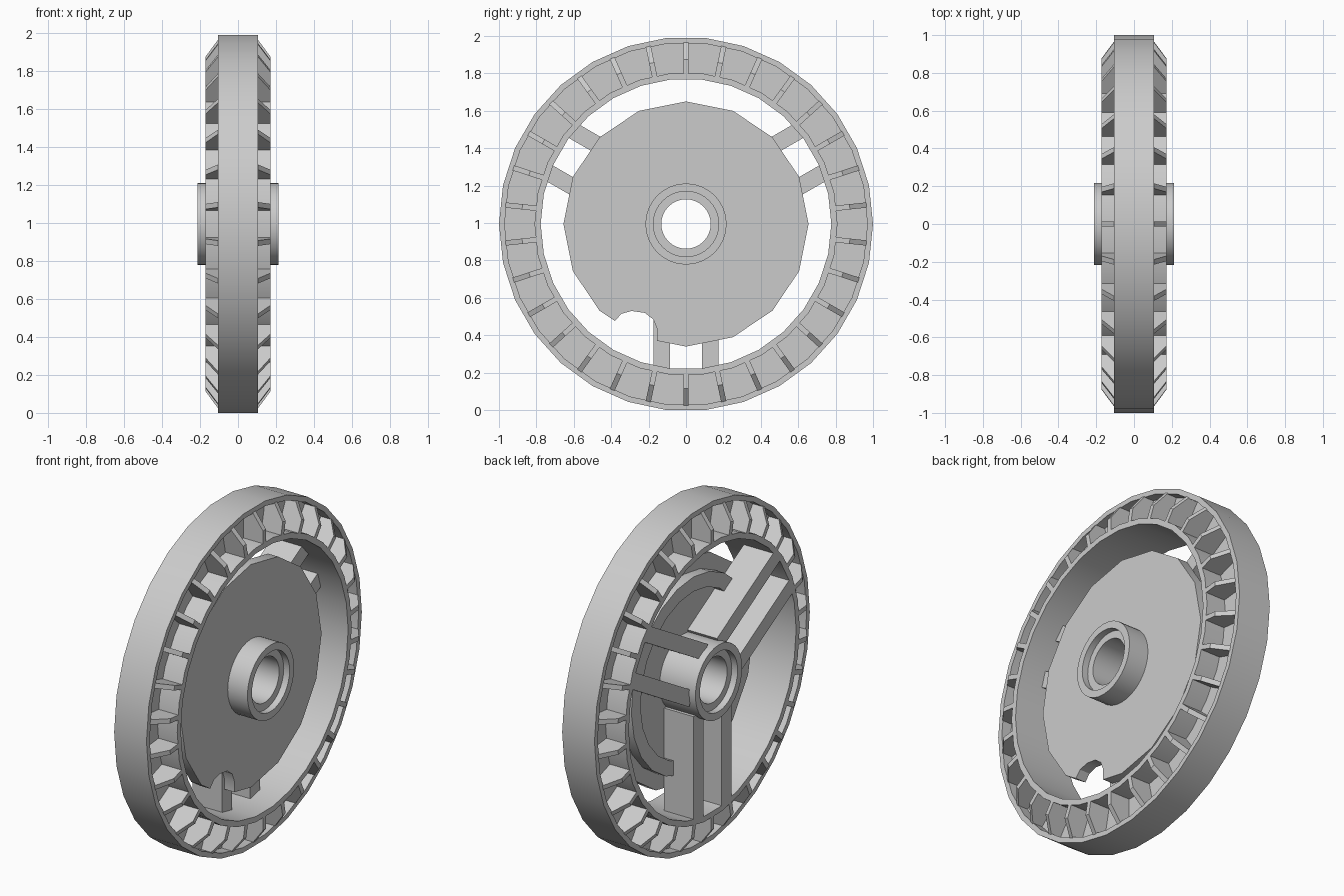
import bpy, bmesh, math
from math import sin, cos, pi, radians

if "Cube" in bpy.data.objects:
    bpy.data.objects.remove(bpy.data.objects["Cube"])

CZ = 0.9945  # axle height


def finish(name, verts, faces):
    me = bpy.data.meshes.new(name)
    me.from_pydata(verts, [], faces)
    bm = bmesh.new()
    bm.from_mesh(me)
    bmesh.ops.recalc_face_normals(bm, faces=bm.faces)
    bm.to_mesh(me)
    bm.free()
    ob = bpy.data.objects.new(name, me)
    ob.location.z = CZ
    bpy.context.collection.objects.link(ob)
    bpy.ops.object.select_all(action='DESELECT')
    ob.select_set(True)
    bpy.context.view_layer.objects.active = ob
    bpy.ops.object.shade_smooth_by_angle(angle=radians(30))
    return ob


def lathe(name, profile, sides, start=0.0, sweep=360.0):
    """Turn a closed (x, radius) profile around the x axis; angle 0 is up, 90 is +y."""
    full = sweep >= 360
    n, rings = len(profile), sides if full else sides + 1
    verts = []
    for i in range(rings):
        a = radians(start + sweep * i / sides)
        verts += [(x, r * sin(a), r * cos(a)) for x, r in profile]
    faces = []
    for i in range(sides):
        j = (i + 1) % rings
        for k in range(n):
            m = (k + 1) % n
            faces.append((i * n + k, i * n + m, j * n + m, j * n + k))
    if not full:
        faces += [tuple(range(n)), tuple(range((rings - 1) * n, rings * n))]
    return finish(name, verts, faces)


def radial_prisms(name, outline, slabs):
    """Extrude an (x, radius) outline along the tangent for each (angle, t0, t1)."""
    verts, faces, n = [], [], len(outline)
    for ang, t0, t1 in slabs:
        a, b = radians(ang), len(verts)
        for t in (t0, t1):
            verts += [(x, r * sin(a) + t * cos(a), r * cos(a) - t * sin(a))
                      for x, r in outline]
        faces += [tuple(range(b, b + n)), tuple(range(b + n, b + 2 * n))]
        faces += [(b + k, b + (k + 1) % n, b + n + (k + 1) % n, b + n + k)
                  for k in range(n)]
    return finish(name, verts, faces)


# Outer tread band, recessed web and inner rim band
half = [(0.105, 1.0), (0.105, 0.97), (0.045, 0.97), (0.045, 0.81),
        (0.172, 0.81), (0.172, 0.777)]
lathe("wheel_rim", half + [(-x, r) for x, r in reversed(half)], 30, start=6)

# Thirty bevelled ribs crossing the pockets on both sides
half = [(0.105, 0.97), (0.172, 0.88), (0.172, 0.79)]
radial_prisms("rim_ribs", half + [(-x, r) for x, r in reversed(half)],
              [(12 * i, -0.014, 0.014) for i in range(30)])

# Three pairs of parallel spokes
radial_prisms("spokes", [(-0.172, 0.15), (0.02, 0.15), (0.02, 0.785), (-0.172, 0.785)],
              [(a, s * 0.13 - 0.045, s * 0.13 + 0.045)
               for a in (60, 180, 300) for s in (-1, 1)])

# Hub tube with recessed bearing seats
half = [(0.213, 0.217), (0.213, 0.175), (0.175, 0.175), (0.175, 0.132)]
lathe("hub", half + [(-x, r) for x, r in reversed(half)], 32)

# Sixteen-sided cover plate with a rounded notch in its lower edge
R = 0.655
pts = []
for i in range(16):
    if i == 9:  # this corner is replaced by the notch
        pts += [(-0.155, -0.624), (-0.155, -0.56), (-0.175, -0.51), (-0.22, -0.475),
                (-0.29, -0.465), (-0.345, -0.48), (-0.38, -0.518)]
    else:
        a = i * pi / 8
        pts.append((R * sin(a), R * cos(a)))
# The plate is open where the hub passes: the hub bore needs a matching hole
n, m = len(pts), 32
plate = finish("cover_plate",
               [(x, y, z) for x in (0.02, 0.085) for y, z in pts],
               [tuple(range(n)), tuple(range(n, 2 * n))] +
               [(k, (k + 1) % n, n + (k + 1) % n, n + k) for k in range(n)])
bpy.ops.mesh.primitive_cylinder_add(vertices=m, radius=0.18, depth=0.6,
                                    location=(0, 0, CZ), rotation=(0, pi / 2, 0))
cutter = bpy.context.object
cutter.name = "bore_cutter"
cutter.hide_render = True
cutter.hide_viewport = False
cutter.display_type = 'WIRE'
mod = plate.modifiers.new("bore", 'BOOLEAN')
mod.object = cutter
mod.operation = 'DIFFERENCE'
mod.solver = 'EXACT'
bpy.context.view_layer.objects.active = plate
plate.select_set(True)
bpy.ops.object.modifier_apply(modifier=mod.name)
bpy.data.objects.remove(cutter, do_unlink=True)

# C-shaped raised ring on the back of the plate
lathe("back_ring", [(-0.04, 0.565), (0.03, 0.565), (0.03, 0.48), (-0.04, 0.48)],
      14, start=-48, sweep=218)
